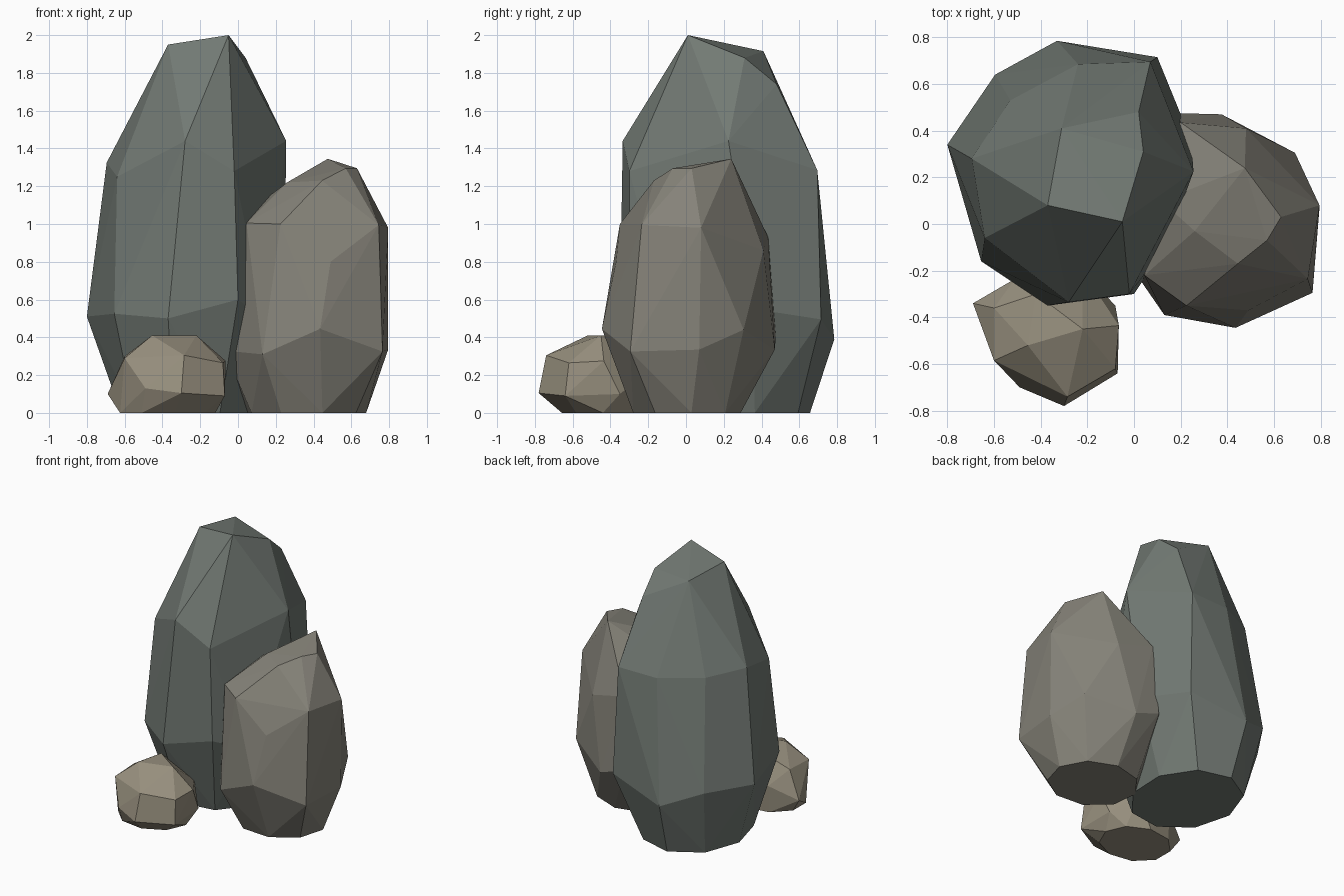
import bpy, bmesh, math


def rock(name, colour, corners, base):
    """Faceted boulder: convex hull of a few chiselled corners plus a flat oval foot."""
    cx, cy, rx, ry, sides, turn = base
    foot = [(cx + rx * math.cos(math.tau * i / sides + turn),
             cy + ry * math.sin(math.tau * i / sides + turn), 0) for i in range(sides)]
    bm = bmesh.new()
    for p in corners + foot:
        bm.verts.new(p)
    hull = bmesh.ops.convex_hull(bm, input=bm.verts[:])
    spare = set(hull["geom_interior"]) | set(hull["geom_unused"])
    bmesh.ops.delete(bm, geom=[v for v in spare if isinstance(v, bmesh.types.BMVert)],
                     context='VERTS')
    # merge nearly flat neighbours into larger facets
    bmesh.ops.dissolve_limit(bm, angle_limit=math.radians(2), verts=bm.verts[:],
                             edges=bm.edges[:])
    bmesh.ops.recalc_face_normals(bm, faces=bm.faces[:])
    mesh = bpy.data.meshes.new(name)
    bm.to_mesh(mesh)
    bm.free()
    mat = bpy.data.materials.new(name + "_stone")
    mat.diffuse_color = (*colour, 1)
    mesh.materials.append(mat)
    bpy.context.collection.objects.link(bpy.data.objects.new(name, mesh))


# Tall slate boulder: crown, shoulder ring, belly ring
rock("tall_rock", (0.17, 0.195, 0.175), [
    (-.05, .01, 2.0), (-.37, .08, 1.95), (.04, .31, 1.88), (-.31, .41, 1.915), (.02, .48, 1.74),
    (-.28, -.335, 1.44), (-.02, -.30, 1.28), (.255, .225, 1.44), (.07, .695, 1.285),
    (-.24, .685, 1.28), (-.53, .53, 1.3), (-.695, .28, 1.325), (-.64, -.06, 1.25),
    (-.37, -.35, .5), (0, -.30, .6), (.245, .36, .55), (.14, -.09, .5), (.10, .715, .495),
    (-.33, .785, .39), (-.595, .64, .5), (-.8, .34, .51), (-.655, -.16, .525),
], (-.26, .24, .36, .42, 9, .3))

# Medium boulder leaning against the tall one
rock("medium_rock", (0.235, 0.225, 0.19), [
    (.475, .24, 1.345), (.63, .03, 1.295), (.57, -.07, 1.295), (.445, -.17, 1.23),
    (.26, -.03, 1.22), (.115, .1, 1.11),
    (.225, -.35, 1.0), (.045, -.22, 1.005), (.745, -.235, .995), (.795, .08, .98),
    (.2, .435, .93), (.48, .41, .86), (.49, -.37, .8),
    (.435, -.445, .445), (.13, -.39, .31), (-.07, -.1, .33), (.765, -.295, .325),
    (.795, .07, .335), (.69, .305, .44), (.375, .47, .335), (.18, .475, .4), (-.03, .22, .4),
], (.36, 0, .32, .29, 9, .1))

# Small sandy boulder in front
rock("small_rock", (0.32, 0.285, 0.215), [
    (-.455, -.52, .41), (-.22, -.45, .41), (-.42, -.3, .4), (-.285, -.74, .305),
    (-.6, -.585, .29), (-.065, -.435, .275), (-.08, -.62, .265), (-.6, -.36, .3),
    (-.3, -.78, .105), (-.07, -.64, .09), (-.49, -.7, .13), (-.69, -.34, .1),
    (-.51, -.235, .2), (-.22, -.2, .22), (-.08, -.35, .1),
], (-.38, -.44, .26, .22, 9, 0))
